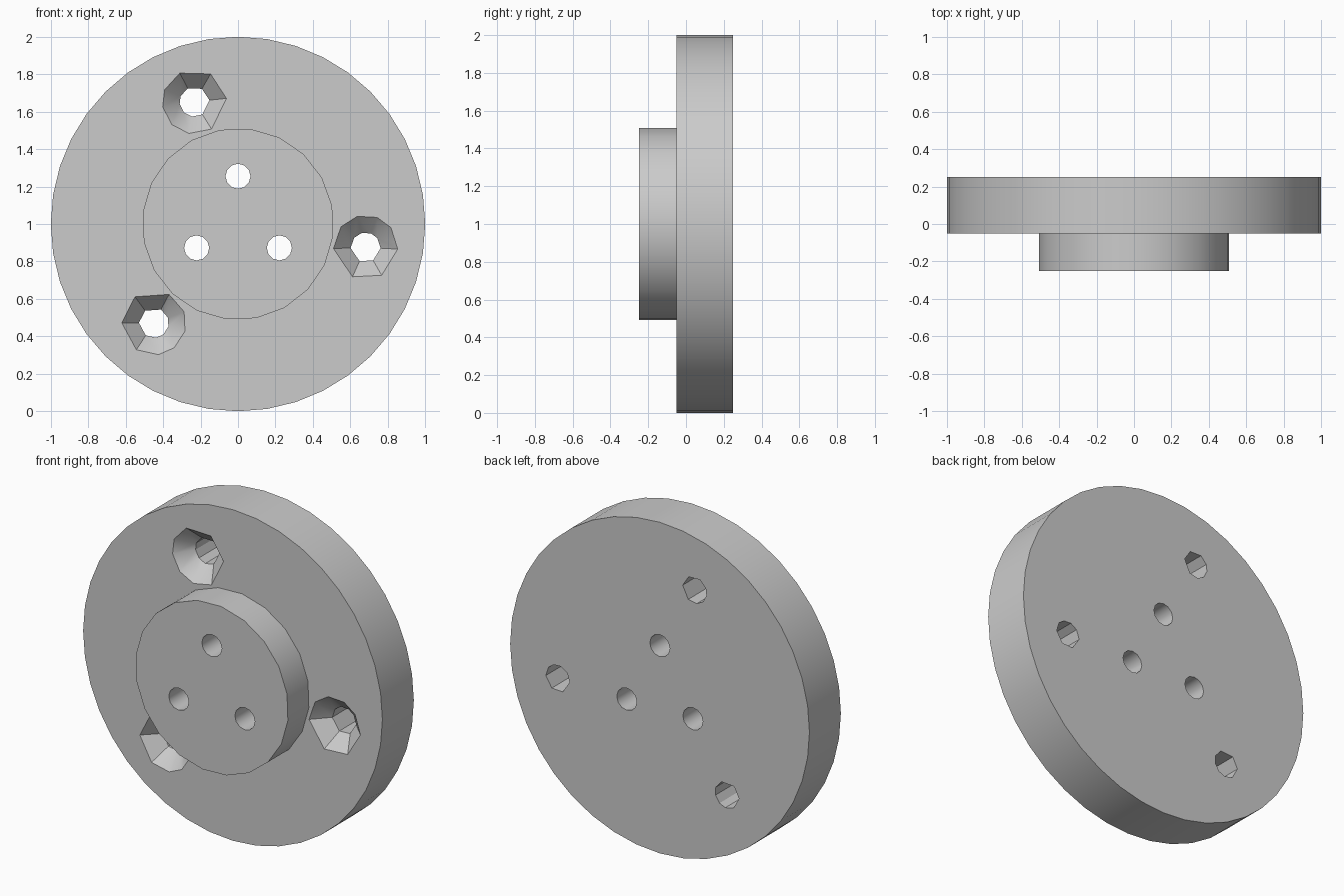
import bpy, bmesh
from math import cos, sin, radians

if "Cube" in bpy.data.objects:
    bpy.data.objects.remove(bpy.data.objects["Cube"], do_unlink=True)

CENTRE_Z = 1.0
FRONT, STEP, BACK = -0.25, -0.05, 0.25

metal = bpy.data.materials.new("grey metal")
metal.use_nodes = True
metal.diffuse_color = (0.6, 0.6, 0.6, 1)
metal.node_tree.nodes["Principled BSDF"].inputs["Base Color"].default_value = (0.6, 0.6, 0.6, 1)


def even(sides, offset=0):
    return [offset + 360 * i / sides for i in range(sides)]


def turned(name, sections, angles, x=0, z=0):
    """Solid lofted along y through (y, radius) sections."""
    bm = bmesh.new()
    rings = [[bm.verts.new((x + r * cos(radians(a)), y, CENTRE_Z + z + r * sin(radians(a))))
              for a in angles] for y, r in sections]
    n = len(angles)
    for a, b in zip(rings, rings[1:]):
        for i in range(n):
            j = (i + 1) % n
            bm.faces.new((a[i], a[j], b[j], b[i]))
    bm.faces.new(rings[0])
    bm.faces.new(rings[-1])
    bmesh.ops.recalc_face_normals(bm, faces=bm.faces)
    mesh = bpy.data.meshes.new(name)
    bm.to_mesh(mesh)
    bm.free()
    mesh.materials.append(metal)
    obj = bpy.data.objects.new(name, mesh)
    bpy.context.collection.objects.link(obj)
    return obj


def drill(target, cutters):
    bpy.context.view_layer.objects.active = target
    for cutter in cutters:
        mod = target.modifiers.new("drill", "BOOLEAN")
        mod.operation, mod.solver, mod.object = "DIFFERENCE", "EXACT", cutter
        bpy.ops.object.modifier_apply(modifier=mod.name)


# Flange disc and raised front hub
flange = turned("flange_disc", [(STEP, 1.0), (BACK, 1.0)], even(40))
hub = turned("front_hub", [(FRONT, 0.512), (STEP, 0.512)], even(20, 11))

# Straight bolt holes through the hub and flange
bolt_cutters = []
for a in (90, 210, 330):
    bolt_cutters.append(turned("bolt_hole_cutter", [(FRONT - 0.1, 0.067), (BACK + 0.1, 0.067)],
                               even(12), 0.255 * cos(radians(a)), 0.255 * sin(radians(a))))

# Countersunk screw holes in the flange, with coarse uneven facets
facets = (-60, -3, 38, 69, 105, 140, 182, 246)
sink_cutters = []
for turn in (0, 120, 240):
    a = radians(turn - 10.4)
    sink_cutters.append(turned(
        "countersink_cutter",
        [(STEP - 0.01, 0.182), (STEP + 0.09, 0.08), (BACK + 0.1, 0.08)],
        [f + turn for f in facets], 0.693 * cos(a), 0.693 * sin(a)))

drill(flange, bolt_cutters + sink_cutters)
drill(hub, bolt_cutters)
for cutter in bolt_cutters + sink_cutters:
    bpy.data.objects.remove(cutter, do_unlink=True)

# Smooth rims with crisp edges
for obj in (flange, hub):
    bpy.ops.object.select_all(action="DESELECT")
    obj.select_set(True)
    bpy.context.view_layer.objects.active = obj
    bpy.ops.object.shade_smooth_by_angle(angle=radians(31))
